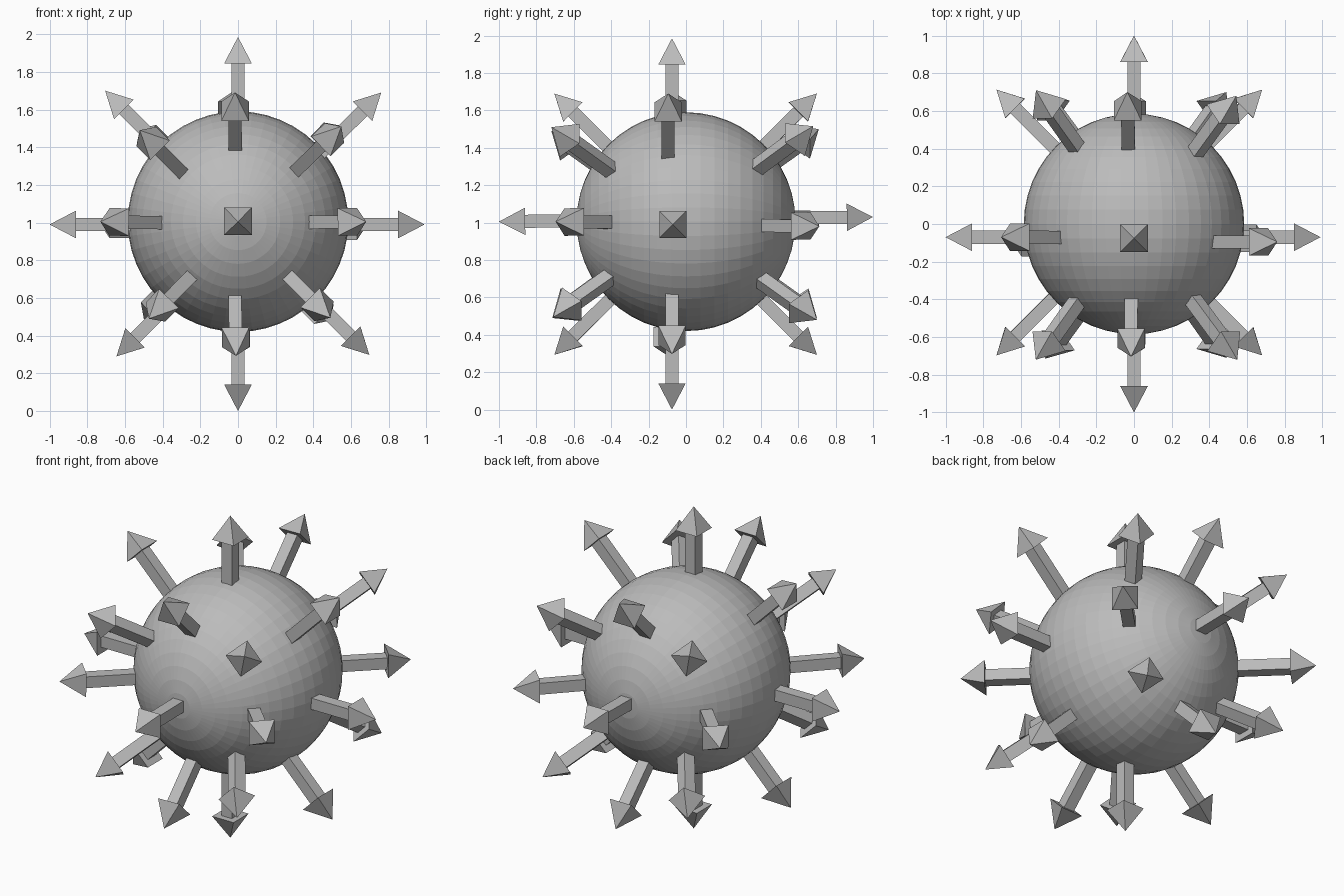
import bpy, bmesh
from mathutils import Vector, Matrix

cube = bpy.data.objects.get("Cube")
if cube:
    bpy.data.objects.remove(cube, do_unlink=True)

# One plain grey for everything
GREY = (0.5, 0.5, 0.5, 1)
grey = bpy.data.materials.new("grey")
grey.use_nodes = True
grey.diffuse_color = GREY
grey.node_tree.nodes["Principled BSDF"].inputs["Base Color"].default_value = GREY

SHAFT, HEAD, HEAD_LEN = 0.07, 0.146, 0.14


def finish(bm, name):
    mesh = bpy.data.meshes.new(name)
    bm.to_mesh(mesh)
    bm.free()
    mesh.materials.append(grey)
    obj = bpy.data.objects.new(name, mesh)
    bpy.context.collection.objects.link(obj)
    return obj


def double_arrow(name, tip_a, tip_b):
    """Square rod between two points, with a pyramid head on each end."""
    a, b = Vector(tip_a), Vector(tip_b)
    axis = (a - b).normalized()
    side = axis.cross(Vector((0, 1, 0)))
    side = side.normalized() if side.length > 0.1 else Vector((1, 0, 0))
    up = axis.cross(side).normalized()
    side = up.cross(axis)
    turn = Matrix((side, up, axis)).transposed().to_4x4()
    half = (a - b).length / 2
    bm = bmesh.new()
    # rod
    bmesh.ops.create_cube(bm, size=1, matrix=Matrix.Diagonal(
        (SHAFT, SHAFT, 2 * (half - HEAD_LEN), 1)))
    # heads
    for end in (1, -1):
        base, tip = end * (half - HEAD_LEN), end * half
        ring = [bm.verts.new((x * HEAD / 2, y * HEAD / 2, base))
                for x, y in ((1, 1), (-1, 1), (-1, -1), (1, -1))]
        point = bm.verts.new((0, 0, tip))
        bm.faces.new(ring)
        for i in range(4):
            bm.faces.new((ring[i], ring[(i + 1) % 4], point))
    bmesh.ops.recalc_face_normals(bm, faces=bm.faces)
    bm.transform(Matrix.Translation((a + b) / 2) @ turn)
    return finish(bm, name)


# Ball, with its poles facing front and back
bm = bmesh.new()
bmesh.ops.create_uvsphere(bm, u_segments=48, v_segments=24, radius=0.585)
bm.transform(Matrix.Translation((0, 0, 1.005)) @ Matrix.Rotation(1.5707963, 4, 'X'))
finish(bm, "ball")

# Arrows running through the ball
ARROWS = {
    "arrow_side": ((0.99, -0.07, 0.99), (-1, -0.07, 0.99)),
    "arrow_depth": ((0, 1, 1.03), (0, -1, 1.005)),
    "arrow_upright": ((0, -0.075, 1.985), (0, -0.075, 0)),
    "arrow_up_left": ((0.76, -0.095, 1.69), (-0.645, -0.1, 0.29)),
    "arrow_up_right": ((-0.705, -0.07, 1.7), (0.697, -0.075, 0.298)),
    "arrow_back_left": ((0.68, 0.713, 0.98), (-0.73, -0.697, 1.005)),
    "arrow_back_right": ((-0.73, 0.713, 0.99), (0.68, -0.697, 1.005)),
    "arrow_up_back": ((-0.035, 0.7, 1.69), (-0.011, -0.704, 0.293)),
    "arrow_up_front": ((-0.016, -0.704, 1.69), (-0.01, 0.7, 0.293)),
    "arrow_up_front_left": ((0.548, -0.72, 1.51), (-0.5, 0.7, 0.49)),
    "arrow_up_front_right": ((-0.521, -0.72, 1.49), (0.49, 0.7, 0.48)),
    "arrow_up_back_left": ((0.543, 0.68, 1.515), (-0.473, -0.715, 0.49)),
    "arrow_up_back_right": ((-0.52, 0.71, 1.5), (0.49, -0.71, 0.495)),
}
for name, (tip_a, tip_b) in ARROWS.items():
    double_arrow(name, tip_a, tip_b)
